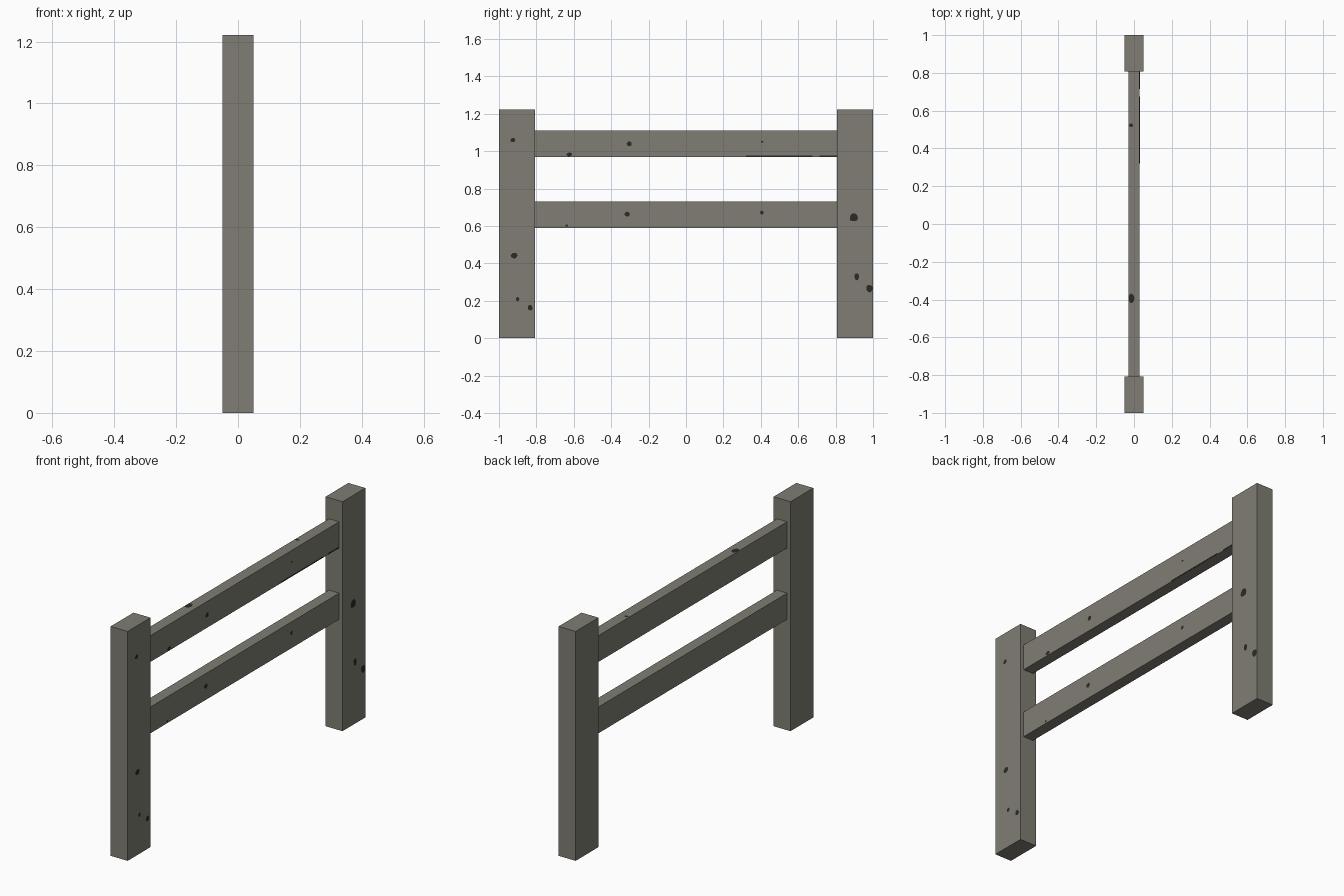
import bpy, bmesh, math, random
from mathutils import Vector

if "Cube" in bpy.data.objects:
    bpy.data.objects.remove(bpy.data.objects["Cube"])

random.seed(4)


def material(name, rgb):
    m = bpy.data.materials.new(name)
    m.diffuse_color = (*rgb, 1)
    m.use_nodes = True
    m.node_tree.nodes["Principled BSDF"].inputs["Base Color"].default_value = m.diffuse_color
    return m


wood = material("weathered_wood", (0.215, 0.208, 0.172))
dark = material("dark_knot", (0.025, 0.023, 0.016))


def finish(name, bm, mat):
    me = bpy.data.meshes.new(name)
    bm.to_mesh(me)
    bm.free()
    me.materials.append(mat)
    ob = bpy.data.objects.new(name, me)
    bpy.context.collection.objects.link(ob)


def box(name, lo, hi, mat):
    bm = bmesh.new()
    bmesh.ops.create_cube(bm, size=1)
    lo, hi = Vector(lo), Vector(hi)
    for v in bm.verts:
        v.co = (lo + hi) / 2 + v.co * (hi - lo)
    bm.normal_update()
    finish(name, bm, mat)


def knot(name, center, u, v, ru, rv):
    # slightly irregular flat patch lying just above the wood
    bm = bmesh.new()
    ring = []
    for i in range(10):
        a = math.tau * i / 10
        k = random.uniform(0.85, 1.1)
        ring.append(bm.verts.new(Vector(center) + k * (ru * math.cos(a) * Vector(u) + rv * math.sin(a) * Vector(v))))
    bm.faces.new(ring)
    finish(name, bm, dark)


# Posts
box("left_post", (-0.05, -1.0, 0), (0.05, -0.808, 1.222), wood)
box("right_post", (-0.05, 0.808, 0), (0.05, 1.0, 1.222), wood)

# Rails butting against the posts
box("lower_rail", (-0.03, -0.808, 0.59), (0.03, 0.808, 0.73), wood)
box("upper_rail", (-0.03, -0.808, 0.97), (0.03, 0.808, 1.11), wood)

# Knots on the right-hand faces: y, z, half width, half height
Y, Z, X = (0, 1, 0), (0, 0, 1), (1, 0, 0)
for y, z, ry, rz in [(-0.925, 1.06, .014, .012), (-0.918, 0.443, .018, .016), (-0.9, 0.208, .01, .011),
                     (-0.833, 0.163, .014, .014), (0.897, 0.645, .023, .024), (0.913, 0.328, .013, .02),
                     (0.98, 0.265, .018, .021)]:
    knot("post_knot", (0.0508, y, z), Y, Z, ry, rz)
for y, z, ry, rz in [(-0.303, 1.04, .014, .013), (-0.623, 0.982, .016, .01), (0.407, 1.05, .008, .005),
                     (-0.315, 0.663, .016, .013), (0.406, 0.672, .011, .01), (-0.637, 0.602, .007, .007)]:
    knot("rail_knot", (0.0308, y, z), Y, Z, ry, rz)

# Knots on the upper rail's top face
knot("top_knot", (-0.015, 0.523, 1.1108), X, Y, 0.012, 0.009)
knot("top_knot", (-0.015, -0.393, 1.1108), X, Y, 0.016, 0.024)

# Dark crack along the lower edge of the upper rail
for a, b in [(0.32, 0.675), (0.715, 0.808)]:
    box("rail_crack", (0.029, a, 0.971), (0.0306, b, 0.977), dark)
